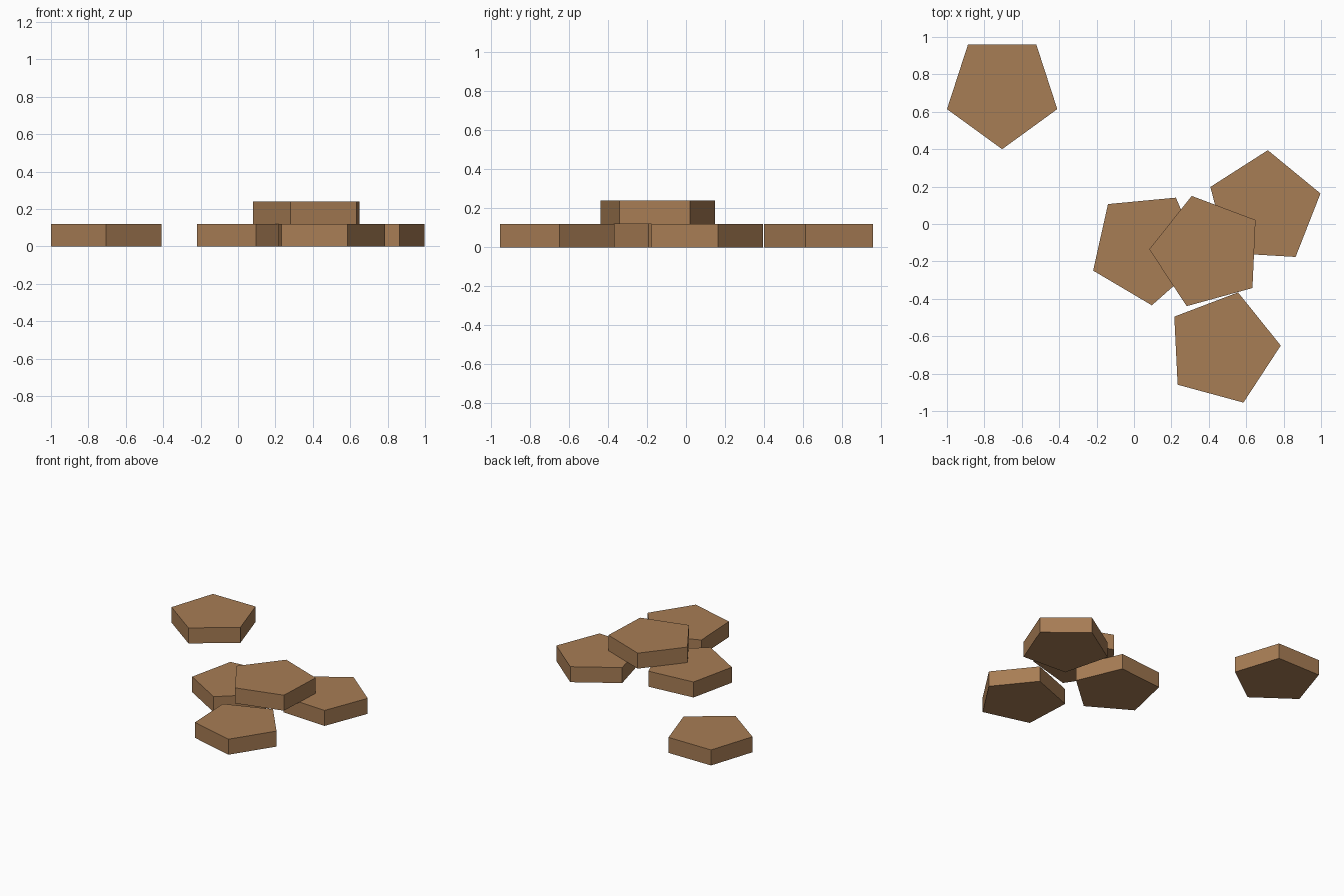
import bpy
from math import radians

cube = bpy.data.objects.get("Cube")
if cube:
    bpy.data.objects.remove(cube, do_unlink=True)

RADIUS = 0.31
THICK = 0.12

# Single brown material
brown = bpy.data.materials.new("warm_brown")
brown.use_nodes = True
colour = (0.39, 0.205, 0.09, 1)
brown.diffuse_color = colour
brown.node_tree.nodes["Principled BSDF"].inputs["Base Color"].default_value = colour


def slab(name, x, y, layer, angle):
    """Flat pentagonal slab with one corner pointing at the given angle from +x."""
    bpy.ops.mesh.primitive_cylinder_add(
        vertices=5, radius=RADIUS, depth=THICK, end_fill_type='NGON',
        location=(x, y, THICK * (layer + 0.5)),
        rotation=(0, 0, radians(angle - 90)))  # first corner lies on +y
    obj = bpy.context.object
    obj.name = name
    obj.data.materials.append(brown)


# Slabs lying on the ground, and one resting on three of them
slab("separate_slab", -0.705, 0.71, 0, -90)
slab("left_slab", 0.066, -0.126, 0, -84.6)
slab("back_slab", 0.697, 0.085, 0, 86.6)
slab("front_slab", 0.475, -0.665, 0, 2.8)
slab("top_slab", 0.391, -0.149, 1, 177.4)
